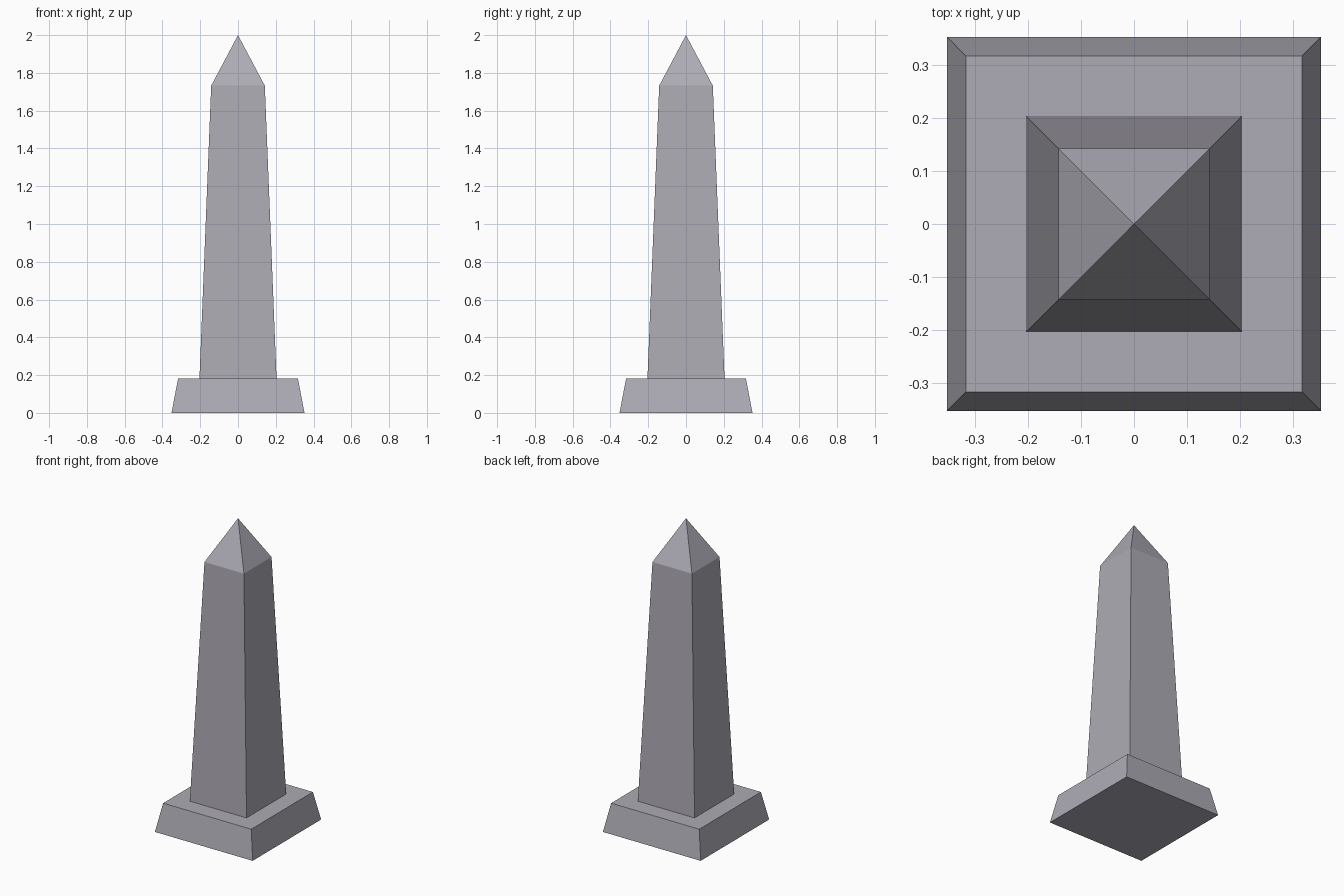
import bpy
import bmesh

if "Cube" in bpy.data.objects:
    bpy.data.objects.remove(bpy.data.objects["Cube"])

stone = bpy.data.materials.new("grey_stone")
stone.diffuse_color = (0.42, 0.41, 0.46, 1)
stone.use_nodes = True
stone.node_tree.nodes["Principled BSDF"].inputs["Base Color"].default_value = stone.diffuse_color


def ring(bm, half, z):
    """Square loop of four vertices."""
    return [bm.verts.new((x * half, y * half, z))
            for x, y in ((-1, -1), (1, -1), (1, 1), (-1, 1))]


def stacked(name, levels, apex=None):
    """Tapered square solid from (half width, height) levels."""
    bm = bmesh.new()
    rings = [ring(bm, h, z) for h, z in levels]
    bm.faces.new(rings[0][::-1])
    for low, high in zip(rings, rings[1:]):
        for i in range(4):
            j = (i + 1) % 4
            bm.faces.new((low[i], low[j], high[j], high[i]))
    top = rings[-1]
    if apex is None:
        bm.faces.new(top)
    else:
        tip = bm.verts.new((0, 0, apex))
        for i in range(4):
            bm.faces.new((top[i], top[(i + 1) % 4], tip))
    mesh = bpy.data.meshes.new(name)
    bm.to_mesh(mesh)
    bm.free()
    mesh.materials.append(stone)
    obj = bpy.data.objects.new(name, mesh)
    bpy.context.collection.objects.link(obj)
    return obj


# Sloped plinth
stacked("plinth", [(0.352, 0), (0.317, 0.183)])
# Tapering shaft with pyramid cap
stacked("obelisk_shaft", [(0.204, 0.183), (0.142, 1.732)], apex=2.0)
